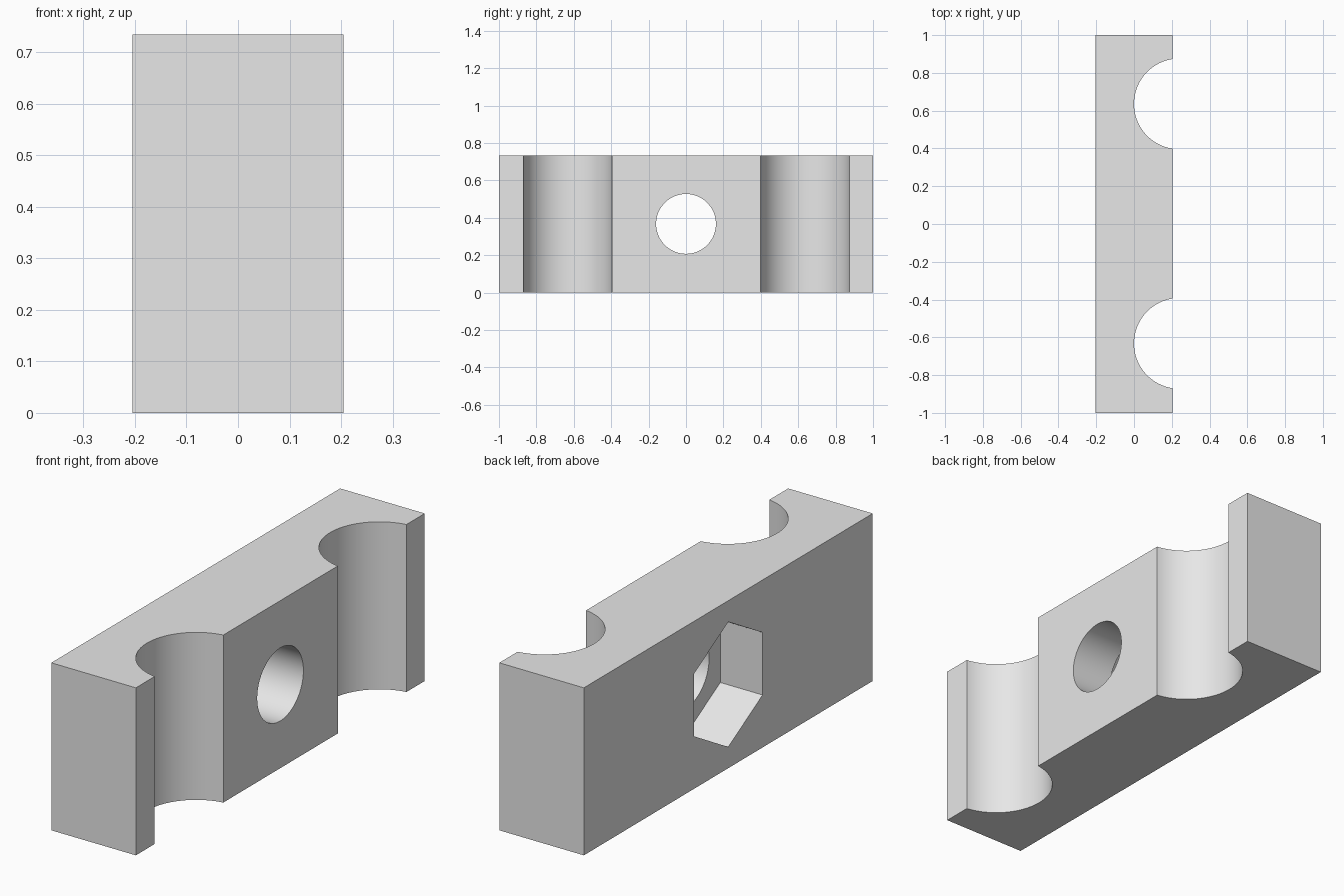
import bpy
from math import pi, radians

if "Cube" in bpy.data.objects:
    bpy.data.objects.remove(bpy.data.objects["Cube"], do_unlink=True)

WIDTH, LENGTH, HEIGHT = 0.41, 2.0, 0.734
MID = HEIGHT / 2
ALONG_X = (pi / 2, 0, pi / 2)

grey = bpy.data.materials.new("light grey")
grey.use_nodes = True
colour = (0.8, 0.8, 0.8, 1)
grey.diffuse_color = colour
grey.node_tree.nodes["Principled BSDF"].inputs["Base Color"].default_value = colour

# Main block
bpy.ops.mesh.primitive_cube_add(size=1, location=(0, 0, MID))
block = bpy.context.object
block.name = "clamp_block"
block.scale = (WIDTH, LENGTH, HEIGHT)
bpy.ops.object.transform_apply(location=True, rotation=True, scale=True)
block.data.materials.append(grey)


def cut(name, sides, radius, depth, location, rotation=(0, 0, 0)):
    """Cut a prism out of the block, then remove the cutter."""
    bpy.ops.mesh.primitive_cylinder_add(
        vertices=sides, radius=radius, depth=depth,
        location=location, rotation=rotation)
    cutter = bpy.context.object
    cutter.name = name
    cutter.hide_render = True
    cutter.data.materials.append(grey)
    mod = block.modifiers.new(name, 'BOOLEAN')
    mod.operation = 'DIFFERENCE'
    mod.solver = 'EXACT'
    mod.object = cutter
    bpy.ops.object.select_all(action='DESELECT')
    block.select_set(True)
    bpy.context.view_layer.objects.active = block
    bpy.ops.object.modifier_apply(modifier=name)
    bpy.data.objects.remove(cutter, do_unlink=True)


# Two upright rod grooves
for y in (-0.632, 0.636):
    cut("rod_groove", 96, 0.24, 2, (0.24, y, MID))

# Bolt hole through the middle
cut("bolt_hole", 64, 0.16, 1, (0, 0, MID), ALONG_X)

# Hexagonal nut pocket, half the block deep
cut("nut_pocket", 6, 0.274, 0.4, (-0.2, 0, MID), ALONG_X)

bpy.ops.object.shade_smooth_by_angle(angle=radians(30))
